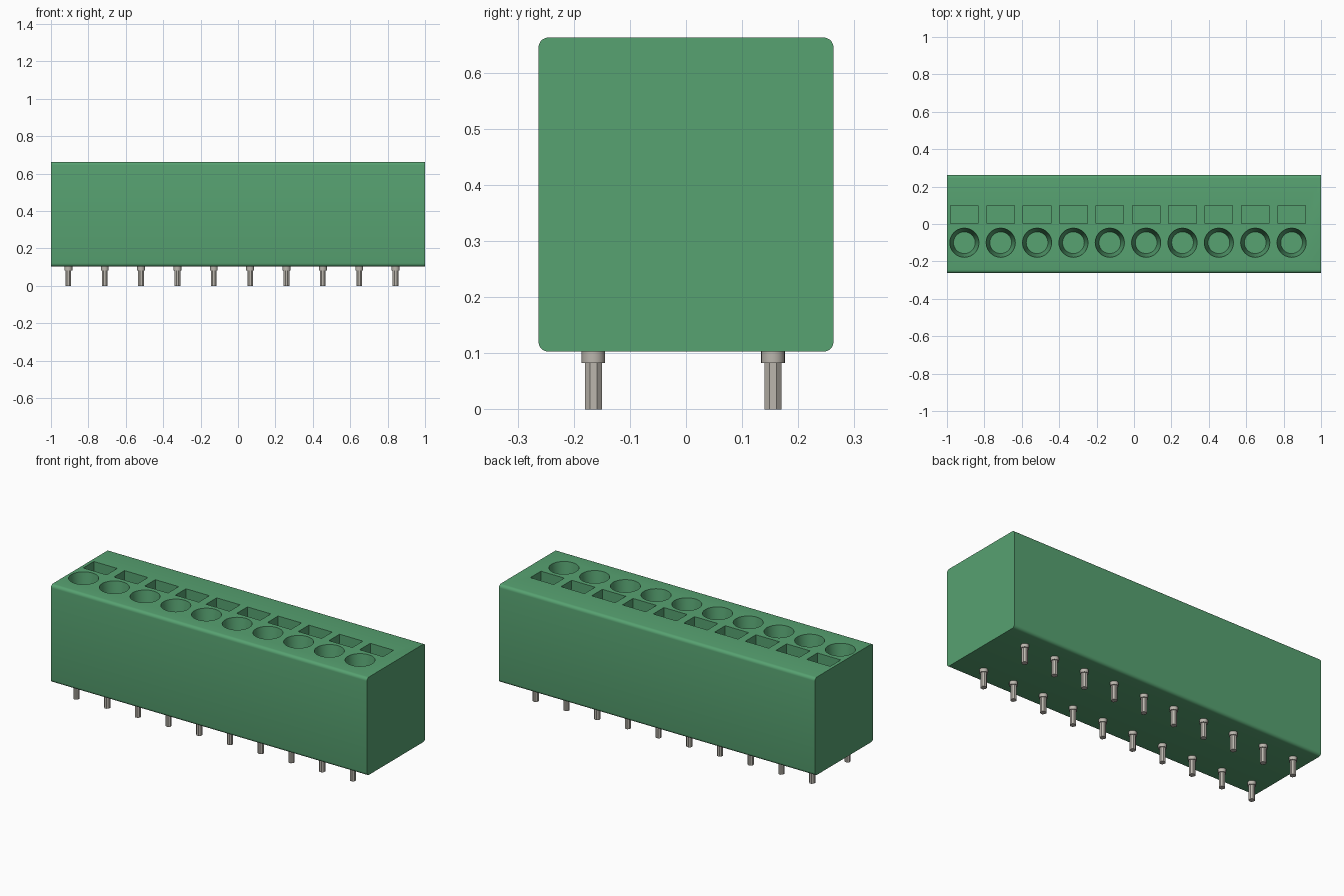
import bpy, bmesh, math
from mathutils import Matrix, Vector

if "Cube" in bpy.data.objects:
    bpy.data.objects.remove(bpy.data.objects["Cube"], do_unlink=True)

COUNT, PITCH, FIRST_X = 10, 0.1944, -0.907
BOTTOM, TOP, HALF_Y = 0.103, 0.663, 0.263
COLUMNS = [FIRST_X + i * PITCH for i in range(COUNT)]


def material(name, color):
    m = bpy.data.materials.new(name)
    m.use_nodes = True
    m.diffuse_color = color
    bsdf = m.node_tree.nodes["Principled BSDF"]
    bsdf.inputs["Base Color"].default_value = color
    bsdf.inputs["Roughness"].default_value = 0.5
    return m


green = material("green plastic", (0.095, 0.36, 0.165, 1))
metal = material("tinned metal", (0.50, 0.47, 0.42, 1))


def make_object(name, bm, mat):
    bmesh.ops.recalc_face_normals(bm, faces=bm.faces)
    mesh = bpy.data.meshes.new(name)
    bm.to_mesh(mesh)
    bm.free()
    mesh.materials.append(mat)
    ob = bpy.data.objects.new(name, mesh)
    bpy.context.collection.objects.link(ob)
    return ob


def smooth(ob, angle):
    bpy.ops.object.select_all(action="DESELECT")
    ob.select_set(True)
    bpy.context.view_layer.objects.active = ob
    bpy.ops.object.shade_smooth_by_angle(angle=math.radians(angle))


def add_box(bm, size, center):
    mat = Matrix.Translation(center) @ Matrix.Diagonal((*size, 1))
    return bmesh.ops.create_cube(bm, size=1, matrix=mat)["verts"]


def add_cone(bm, x, y, z0, z1, r0, r1, sides, turn=0):
    mat = Matrix.Translation((x, y, (z0 + z1) / 2)) @ Matrix.Rotation(turn, 4, "Z")
    bmesh.ops.create_cone(bm, cap_ends=True, segments=sides, radius1=r0,
                          radius2=r1, depth=z1 - z0, matrix=mat)


# Housing block, rounded along its four long edges
bm = bmesh.new()
add_box(bm, (2, 2 * HALF_Y, TOP - BOTTOM), (0, 0, (TOP + BOTTOM) / 2))
long_edges = [e for e in bm.edges
              if abs(e.verts[0].co.x - e.verts[1].co.x) > 1]
bmesh.ops.bevel(bm, geom=long_edges, offset=0.018, segments=5,
                profile=0.5, affect="EDGES")
housing = make_object("housing", bm, green)

# Cutter for the tapered wire holes and rectangular release slots
bm = bmesh.new()
SLOPE = 0.02 / 0.16
for x in COLUMNS:
    add_cone(bm, x, -0.10, TOP - 0.16, TOP + 0.02,
             0.058, 0.078 + 0.02 * SLOPE, 40)
    add_box(bm, (0.148, 0.096, 0.18), (x, 0.05, TOP - 0.07))
cutter = make_object("opening_cutter", bm, green)
cutter.hide_render = True

cut = housing.modifiers.new("openings", "BOOLEAN")
cut.operation = "DIFFERENCE"
cut.solver = "EXACT"
cut.object = cutter
bpy.context.view_layer.objects.active = housing
bpy.ops.object.modifier_apply(modifier=cut.name)
bpy.data.objects.remove(cutter, do_unlink=True)
smooth(housing, 30)

# Two rows of solder pins: round collars and eight-sided legs
for row, y in (("front", -0.165), ("back", 0.155)):
    collars, legs = bmesh.new(), bmesh.new()
    for x in COLUMNS:
        add_cone(collars, x, y, 0.083, BOTTOM + 0.005, 0.021, 0.021, 24)
        add_cone(legs, x, y, 0, 0.09, 0.0165, 0.0165, 8, math.pi / 8)
    smooth(make_object(row + "_pin_collars", collars, metal), 30)
    make_object(row + "_pin_legs", legs, metal)
